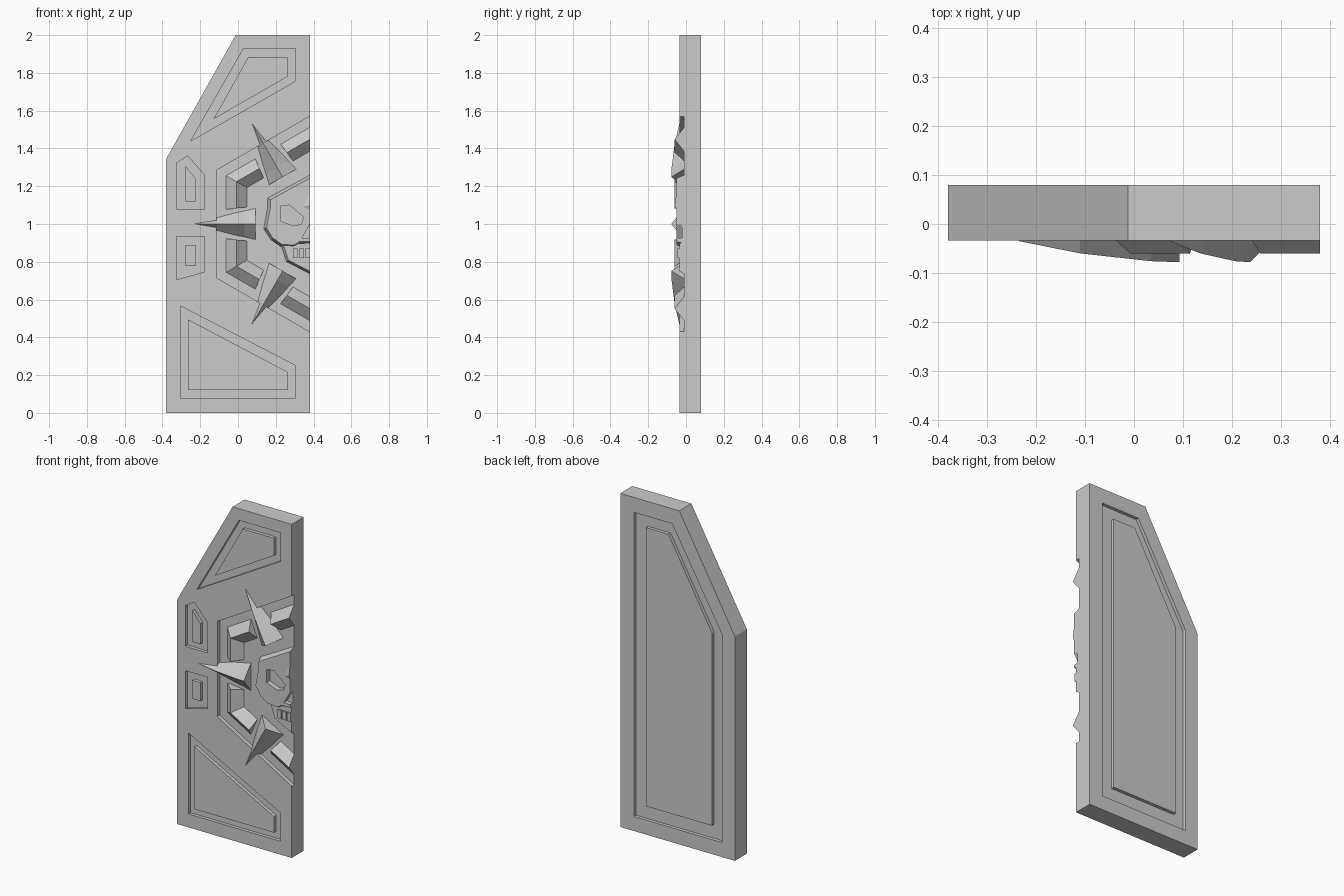
import bpy, bmesh
from math import cos, sin, radians, sqrt

if "Cube" in bpy.data.objects:
    bpy.data.objects.remove(bpy.data.objects["Cube"])

FRONT, BACK, FLOOR = -0.034, 0.08, -0.01
CX, CZ = 0.38, 1.0          # centre of the hexagonal emblem


def make(name, verts, faces):
    bm = bmesh.new()
    vs = [bm.verts.new(v) for v in verts]
    for f in faces:
        bm.faces.new([vs[i] for i in f])
    bmesh.ops.recalc_face_normals(bm, faces=bm.faces)
    me = bpy.data.meshes.new(name)
    bm.to_mesh(me)
    bm.free()
    ob = bpy.data.objects.new(name, me)
    bpy.context.collection.objects.link(ob)
    return ob


def loft(name, sections):
    """Closed solid through sections with equal point counts."""
    n = len(sections[0])
    verts = [p for s in sections for p in s]
    faces = [list(range(n)), list(range(len(verts) - n, len(verts)))]
    for k in range(len(sections) - 1):
        for i in range(n):
            j = (i + 1) % n
            faces.append([k*n + i, k*n + j, (k+1)*n + j, (k+1)*n + i])
    return make(name, verts, faces)


def prism(name, pts, y0, y1, pts2=None):
    return loft(name, [[(x, y0, z) for x, z in pts],
                       [(x, y1, z) for x, z in (pts2 or pts)]])


def cut(ob, pts, y0, y1):
    c = prism("cutter", pts, y0, y1)
    c.hide_render = True
    m = ob.modifiers.new("cut", 'BOOLEAN')
    m.operation, m.solver, m.object = 'DIFFERENCE', 'EXACT', c
    bpy.context.view_layer.objects.active = ob
    bpy.ops.object.modifier_apply(modifier=m.name)
    bpy.data.objects.remove(c)


def polar(a, r, t, y):
    """Emblem point: distance r along direction a, offset t sideways."""
    ca, sa = cos(radians(a)), sin(radians(a))
    return (CX + r*ca - t*sa, y, CZ + r*sa + t*ca)


# Door slab
slab = prism("door_slab", [(-.38, 0), (.38, 0), (.38, 2), (-.012, 2), (-.38, 1.345)], FRONT, BACK)

# Recessed front panels with raised centres
panels = {
    "upper_panel": ([(.03, 1.93), (.305, 1.93), (.305, 1.757), (-.25, 1.44)],
                    [(.055, 1.885), (.262, 1.885), (.262, 1.78), (-.13, 1.555)]),
    "lower_panel": ([(-.305, .566), (-.305, .08), (.305, .08), (.305, .25)],
                    [(-.265, .495), (-.265, .12), (.262, .12), (.262, .217)]),
    "small_upper_panel": ([(-.325, 1.323), (-.267, 1.36), (-.177, 1.26), (-.177, 1.08), (-.325, 1.08)],
                          [(-.278, 1.307), (-.225, 1.243), (-.225, 1.12), (-.278, 1.12)]),
    "small_lower_panel": ([(-.325, .934), (-.177, .934), (-.177, .746), (-.325, .706)],
                          [(-.278, .889), (-.225, .889), (-.225, .778), (-.278, .778)]),
}
for name, (outer, inner) in panels.items():
    cut(slab, outer, FRONT - .05, FRONT + .02)
    prism(name, inner, FRONT + .025, FRONT)

# Back panel groove and raised centre
cut(slab, [(.29, .087), (-.294, .087), (-.294, 1.335), (.036, 1.91), (.29, 1.91)], BACK - .02, BACK + .05)
prism("back_panel", [(.21, .17), (-.228, .17), (-.228, 1.325), (.06, 1.84), (.21, 1.84)], BACK - .025, BACK)

# Hexagonal recess, open at the right edge
cut(slab, [(CX + .57*cos(radians(a)), CZ + .57*sin(radians(a))) for a in range(30, 390, 60)],
    FRONT - .05, FLOOR)

# Ridged bars around the emblem, with gaps at the spikes
profile = [(.446, .077, FLOOR + .003), (.388, .083, -.06), (.33, .09, FLOOR + .003)]
for a in (120, 180, 240):
    for s in (-1, 1):
        end = [polar(a, r, s*t, y) for r, t, y in profile]
        corner = [polar(a, r, s*r/sqrt(3), y) for r, t, y in profile]
        loft("ridge_bar", [end, corner])

# Spikes: triangular section tapering to an outward tip
for a in (120, 180, 240):
    secs = [[polar(a, r, -w, yb), polar(a, r, 0, yt), polar(a, r, w, yb)]
            for r, w, yb, yt in [(.287, .086, FLOOR + .003, -.078), (.345, .072, FLOOR + .003, -.076),
                                 (.49, .034, -.015, -.06), (.615, .001, -.03, -.035)]]
    loft("spike", secs)

# Half skull: cranium plate with chamfered edge, eye and nose
cranium = prism("skull_cranium",
                [(.38, 1.26), (.156, 1.138), (.156, 1.09), (.135, .975), (.175, .915), (.225, .88), (.30, .875), (.33, .895), (.38, .895)],
                FLOOR + .003, -.05,
                [(.38, 1.243), (.172, 1.128), (.172, 1.09), (.151, .98), (.183, .927), (.23, .893), (.297, .888), (.325, .907), (.38, .907)])
cut(cranium, [(.225, 1.095), (.272, 1.10), (.347, 1.037), (.336, 1.0), (.294, .99), (.225, 1.016)], -.1, -.02)
cut(cranium, [(.338, .925), (.42, 1.065), (.42, .925)], -.1, -.02)

# Brow wedge
make("skull_brow", [(.335, -.048, 1.09), (.38, -.048, 1.18), (.38, -.048, 1.07), (.38, -.06, 1.10)],
     [(0, 1, 2), (0, 1, 3), (1, 2, 3), (2, 0, 3)])

# Jaw and teeth
prism("skull_jaw", [(.225, .89), (.255, .80), (.38, .735), (.38, .90)], FLOOR + .003, -.035,
      [(.24, .89), (.267, .808), (.38, .75), (.38, .90)])
for x0, x1 in ((.292, .316), (.325, .349), (.358, .38)):
    prism("tooth", [(x0, .82), (x1, .82), (x1, .87), (x0, .87)], -.03, -.045)
